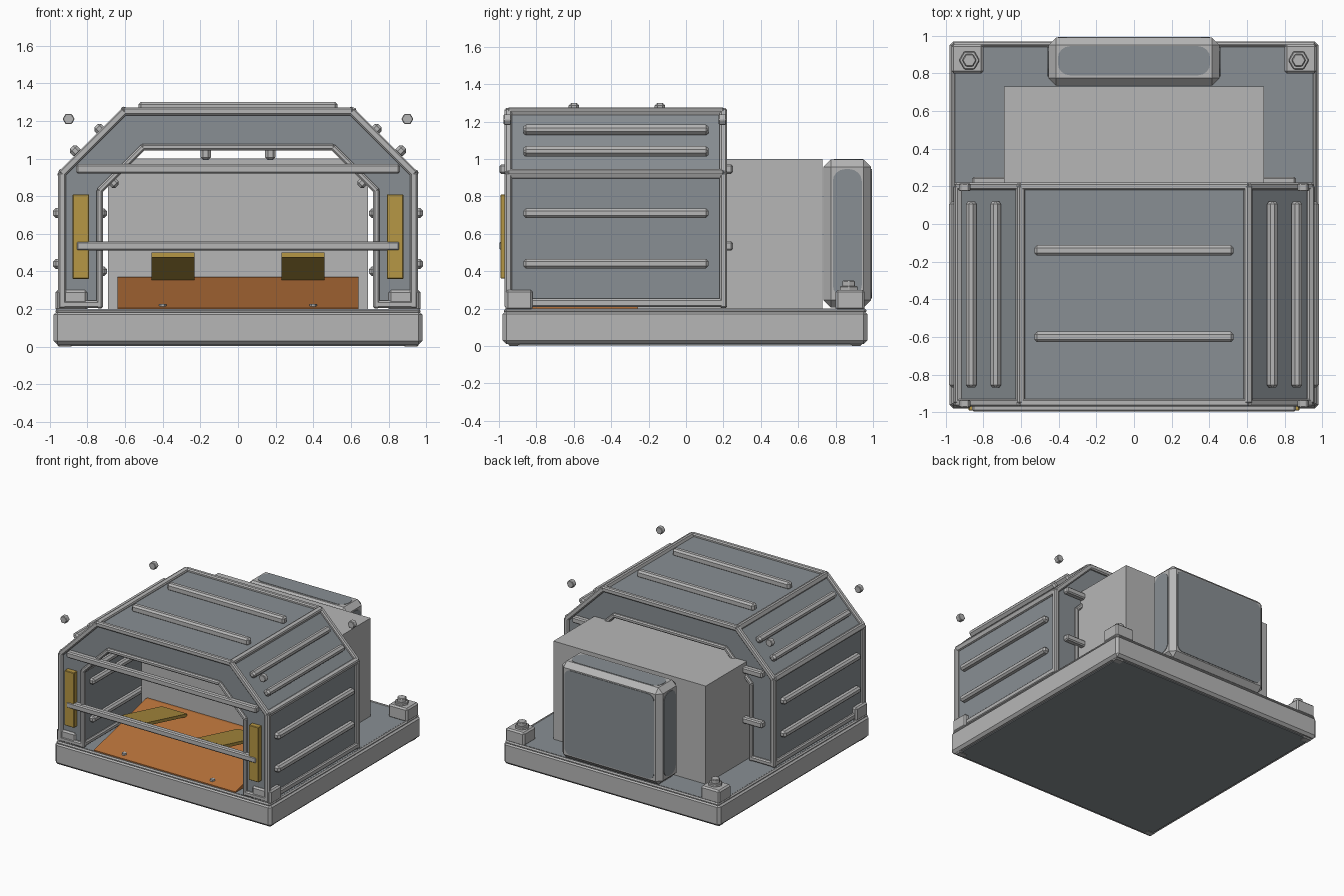
import bpy, bmesh, math
from mathutils import Vector

if "Cube" in bpy.data.objects:
    bpy.data.objects.remove(bpy.data.objects["Cube"])


def material(name, rgb):
    m = bpy.data.materials.new(name)
    m.diffuse_color = (*rgb, 1)
    m.use_nodes = True
    m.node_tree.nodes["Principled BSDF"].inputs["Base Color"].default_value = m.diffuse_color
    return m


LIGHT = material("light_grey", (0.47, 0.47, 0.47))
PANEL = material("slate_grey", (0.25, 0.275, 0.295))
YELLOW = material("mustard", (0.47, 0.31, 0.058))
ORANGE = material("rust_orange", (0.47, 0.165, 0.042))


def finish(name, bm, mat, bevel=0.0):
    bmesh.ops.recalc_face_normals(bm, faces=bm.faces)
    mesh = bpy.data.meshes.new(name)
    bm.to_mesh(mesh)
    bm.free()
    mesh.materials.append(mat)
    ob = bpy.data.objects.new(name, mesh)
    bpy.context.collection.objects.link(ob)
    if bevel:
        b = ob.modifiers.new("edge_bevel", 'BEVEL')
        b.width, b.segments = bevel, 1
    return ob


def box(name, lo, hi, mat=LIGHT, bevel=0.0):
    """Box between two corners."""
    lo, hi = Vector(lo), Vector(hi)
    bm = bmesh.new()
    bmesh.ops.create_cube(bm, size=1)
    for v in bm.verts:
        v.co = Vector(v.co[i] * (hi[i] - lo[i]) for i in range(3))
    ob = finish(name, bm, mat, bevel)
    ob.location = (lo + hi) / 2
    return ob


def bar(name, centre, size, angle=0.0, mat=LIGHT, bevel=0.009):
    """Bevelled bar turned about y."""
    s = Vector(size) / 2
    ob = box(name, -s, s, mat, bevel)
    ob.location = centre
    ob.rotation_euler.y = angle
    return ob


def prism(name, pts, axis, a, b, mat, bevel=0.0):
    """Extrude a 2D outline along an axis from a to b."""
    def place(p, d):
        c = list(p)
        c.insert(axis, d)
        return c
    bm = bmesh.new()
    lo = [bm.verts.new(place(p, a)) for p in pts]
    hi = [bm.verts.new(place(p, b)) for p in pts]
    bm.faces.new(lo)
    bm.faces.new(hi)
    n = len(pts)
    for i in range(n):
        j = (i + 1) % n
        bm.faces.new((lo[i], lo[j], hi[j], hi[i]))
    return finish(name, bm, mat, bevel)


def rounded(u0, u1, v0, v1, r, steps=4):
    """Rounded rectangle outline."""
    pts = []
    for k, (cu, cv) in enumerate([(u1 - r, v1 - r), (u0 + r, v1 - r),
                                  (u0 + r, v0 + r), (u1 - r, v0 + r)]):
        for i in range(steps + 1):
            t = math.pi / 2 * (k + i / steps)
            pts.append((cu + r * math.cos(t), cv + r * math.sin(t)))
    return pts


def hexagon(cu, cv, r):
    return [(cu + r * math.cos(math.pi / 3 * i), cv + r * math.sin(math.pi / 3 * i))
            for i in range(6)]


# Base slab with inset top and bottom panels and a raised rim
box("base_slab", (-0.98, -0.98, 0.01), (0.98, 0.97, 0.19), LIGHT, 0.02)
box("base_top_panel", (-0.95, -0.95, 0.17), (0.95, 0.94, 0.197), PANEL)
box("base_bottom_panel", (-0.94, -0.94, 0.003), (0.94, 0.93, 0.03), PANEL)
for s in (-1, 1):
    bar("base_rim_side", (s * 0.958, -0.005, 0.188), (0.024, 1.93, 0.024))
    bar("base_rim_end", (0, -0.005 + s * 0.957, 0.188), (1.93, 0.024, 0.024))
    for y in (-0.92, 0.91):
        box("base_foot", (s * 0.92 - 0.04, y - 0.03, 0),
            (s * 0.92 + 0.04, y + 0.03, 0.02), LIGHT, 0.008)

# Hood shell: a chamfered arch running front to back
OUT = [(0.935, 0.21), (0.935, 0.92), (0.605, 1.25)]
INN = [(0.735, 0.21), (0.735, 0.83), (0.505, 1.06)]


def mirrored(half):
    return half + [(-x, z) for x, z in reversed(half)]


prism("hood_shell", mirrored(OUT) + mirrored(INN)[::-1], 1, -0.95, 0.2, PANEL)

# Frame strips along every edge of the hood
for half, w in ((OUT, 0.042), (INN, 0.034)):
    path = mirrored(half)
    for (x0, z0), (x1, z1) in zip(path, path[1:]):
        length = math.hypot(x1 - x0, z1 - z0) + 0.016
        for y in (-0.95, 0.2):
            bar("hood_frame_strip", ((x0 + x1) / 2, y, (z0 + z1) / 2),
                (length, 0.04, w), -math.atan2(z1 - z0, x1 - x0))
    for x, z in path:
        bar("hood_corner_strip", (x, -0.375, z + (0.02 if z < 0.3 else 0)),
            (w, 1.16, w + 0.004), 0 if z < 0.3 else math.radians(22.5))

for s in (-1, 1):
    # Bottom strips across the hood ends
    for y in (-0.95, 0.2):
        bar("hood_foot_strip", (s * 0.835, y, 0.225), (0.21, 0.04, 0.04))
    # Ribs on side walls, outside and inside
    for z in (0.44, 0.71):
        bar("side_rib", (s * 0.955, -0.375, z), (0.055, 0.99, 0.052), bevel=0.014)
    for z in (0.40, 0.71):
        bar("inner_side_rib", (s * 0.722, -0.375, z), (0.05, 0.99, 0.05), bevel=0.014)
    # Ribs on sloped panels
    for x, z in ((0.735, 1.155), (0.865, 1.04)):
        bar("slope_rib", (s * x, -0.375, z), (0.052, 0.99, 0.055),
            s * math.pi / 4, bevel=0.014)
    bar("inner_slope_rib", (s * 0.66, -0.375, 0.87), (0.05, 0.99, 0.05),
        s * math.pi / 4, bevel=0.014)
    bar("inner_roof_rib", (s * 0.172, -0.375, 1.03), (0.055, 0.99, 0.075), bevel=0.014)
    # Front foot blocks
    box("front_foot_block", (s * 0.885 - 0.085, -0.965, 0.19),
        (s * 0.885 + 0.085, -0.82, 0.3), LIGHT, 0.012)
    # Front light strips
    box("front_yellow_strip", (s * 0.835 - 0.044, -0.992, 0.36),
        (s * 0.835 + 0.044, -0.94, 0.81), YELLOW, 0.004)
    # Loose hex nuts beside the hood shoulders
    for y in (-0.96, 0.19):
        prism("shoulder_nut", hexagon(s * 0.9, 1.21, 0.032), 1,
              y - 0.015, y + 0.025, LIGHT, 0.004)
    # Rear corner blocks with bolts
    box("rear_corner_block", (s * 0.885 - 0.085, 0.8, 0.19),
        (s * 0.885 + 0.085, 0.955, 0.3), LIGHT, 0.012)
    prism("rear_bolt_washer", hexagon(s * 0.875, 0.87, 0.055), 2, 0.29, 0.32, LIGHT, 0.005)
    prism("rear_bolt_head", hexagon(s * 0.875, 0.87, 0.038), 2, 0.31, 0.35, LIGHT, 0.005)

# Roof ribs
for y in (-0.6, -0.14):
    bar("roof_rib", (0, y, 1.27), (1.06, 0.055, 0.06), bevel=0.014)

# Crossbars at the front and rear of the hood
for z in (0.535, 0.945):
    bar("front_crossbar", (0, -0.972, z), (1.72, 0.05, 0.05))
    bar("rear_crossbar", (0, 0.225, z), (1.72, 0.05, 0.05))

# Main machine housing
box("housing", (-0.69, -0.26, 0.195), (0.69, 0.73, 1.0), LIGHT)

# Sloped loading ramp with two tilted arms and small studs
prism("ramp", [(-0.95, 0.197), (-0.26, 0.197), (-0.26, 0.37), (-0.28, 0.37),
               (-0.95, 0.205)], 0, -0.64, 0.64, ORANGE)
for s in (-1, 1):
    x = s * 0.345
    prism("ramp_arm", [(-0.85, 0.475), (-0.33, 0.35), (-0.33, 0.375), (-0.85, 0.5)],
          0, x - 0.115, x + 0.115, YELLOW)
    prism("ramp_stud", hexagon(s * 0.4, -0.9, 0.02), 2, 0.2, 0.228, LIGHT)

# Rear pack with rounded inset panels
box("rear_pack", (-0.455, 0.735, 0.205), (0.455, 0.99, 0.997), LIGHT, 0.04)
prism("pack_top_panel", rounded(-0.405, 0.405, 0.79, 0.945, 0.065), 2, 0.99, 1.0, PANEL)
prism("pack_back_panel", rounded(-0.405, 0.405, 0.255, 0.947, 0.05), 1, 0.985, 0.994, PANEL)
for s in (-1, 1):
    prism("pack_side_panel", rounded(0.785, 0.94, 0.26, 0.945, 0.065),
          0, s * 0.45, s * 0.459, PANEL)
